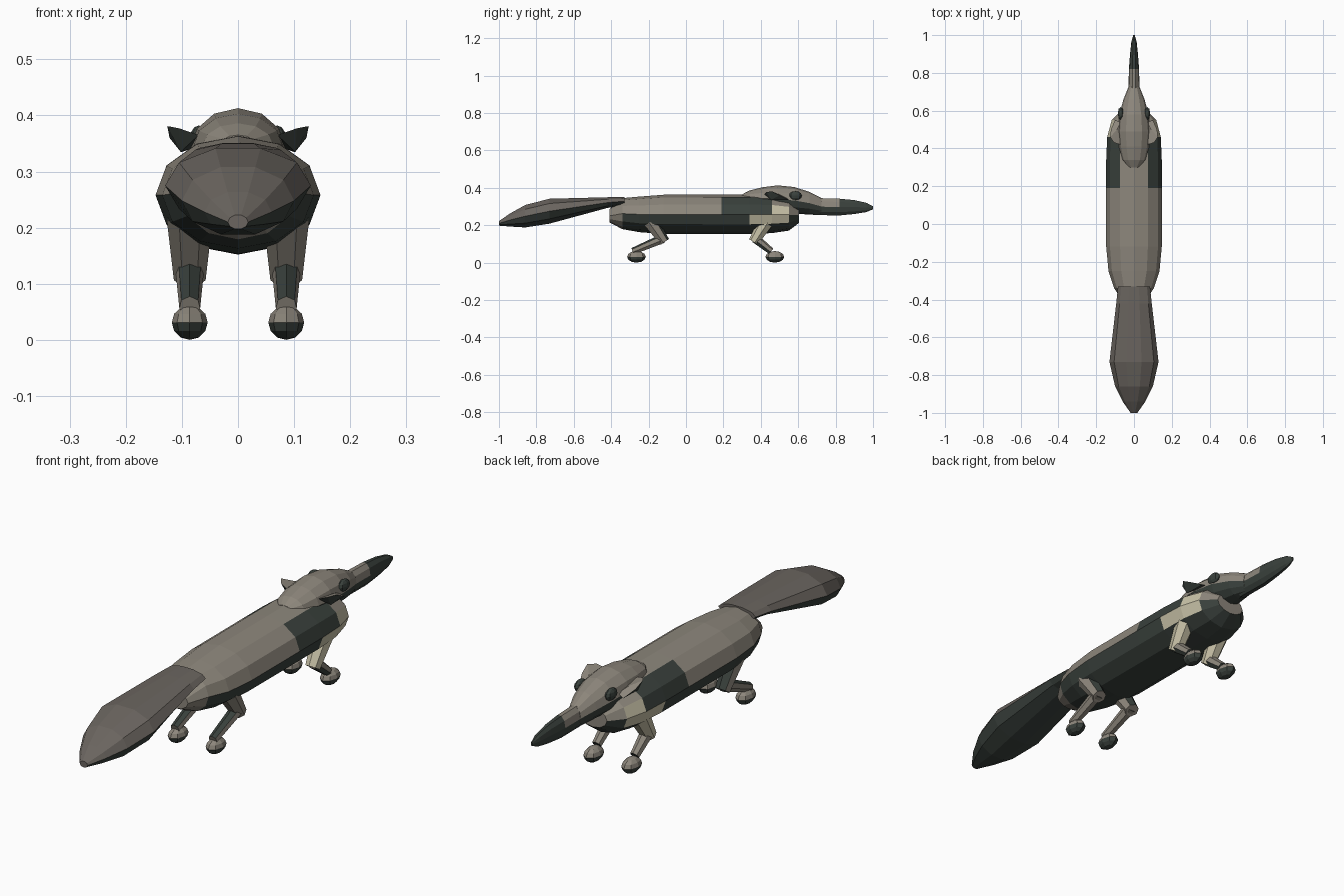
import bpy, bmesh, math
from mathutils import Vector

cube = bpy.data.objects.get("Cube")
if cube:
    bpy.data.objects.remove(cube, do_unlink=True)


def material(name, rgb):
    m = bpy.data.materials.new(name)
    m.use_nodes = True
    m.diffuse_color = (*rgb, 1)
    m.node_tree.nodes["Principled BSDF"].inputs["Base Color"].default_value = (*rgb, 1)
    return m


FUR = material("grey_brown_fur", (0.265, 0.24, 0.2))
TAIL = material("dark_brown_fur", (0.145, 0.13, 0.115))
DARK = material("blackish_green", (0.042, 0.053, 0.046))
CREAM = material("cream_fur", (0.58, 0.54, 0.39))


# Fur is dark on all downward faces
def underside(f):
    return int(f.normal.z < -0.2)


def finish(name, bm, mats, rule=underside):
    bmesh.ops.recalc_face_normals(bm, faces=bm.faces)
    bm.normal_update()
    if len(mats) > 1:
        for f in bm.faces:
            f.material_index = rule(f)
    mesh = bpy.data.meshes.new(name)
    bm.to_mesh(mesh)
    bm.free()
    for m in mats:
        mesh.materials.append(m)
    ob = bpy.data.objects.new(name, mesh)
    bpy.context.collection.objects.link(ob)


# Skin a row of elliptical rings along y: (y, centre z, half width, half height)
def loft(name, stations, sides, mats, rule=underside):
    bm = bmesh.new()
    rings = []
    for y, z, rx, rz in stations:
        angles = [math.tau * i / sides for i in range(sides)]
        rings.append([bm.verts.new((rx * math.cos(a), y, z + rz * math.sin(a))) for a in angles])
    for a, b in zip(rings, rings[1:]):
        for i in range(sides):
            j = (i + 1) % sides
            bm.faces.new((a[i], a[j], b[j], b[i]))
    bm.faces.new(rings[0])
    bm.faces.new(rings[-1])
    finish(name, bm, mats, rule)


def ball(name, centre, radii, mats, sides=8, rings=6):
    bm = bmesh.new()
    bmesh.ops.create_uvsphere(bm, u_segments=sides, v_segments=rings, radius=1)
    for v in bm.verts:
        v.co = Vector(c + p * r for c, p, r in zip(centre, v.co, radii))
    finish(name, bm, mats)


# Tapered limb segment between two points
def limb(name, start, end, r1, r2, mats, sides=7):
    a, b = Vector(start), Vector(end)
    bm = bmesh.new()
    bmesh.ops.create_cone(bm, cap_ends=True, segments=sides, radius1=r1, radius2=r2,
                          depth=(b - a).length)
    turn = (b - a).to_track_quat("Z", "Y")
    for v in bm.verts:
        v.co = turn @ v.co + (a + b) / 2
    finish(name, bm, mats)


# Body with dark shoulder patches, cream chest sides and dark belly
def body_colour(f):
    c = f.calc_center_median()
    if 0.19 < c.y < 0.46 and c.z > 0.258 and abs(c.x) > 0.08:
        return 1
    if 0.46 < c.y < 0.55 and c.z > 0.258 and abs(c.x) > 0.11:
        return 2
    if 0.34 < c.y < 0.55 and 0.21 < c.z < 0.258:
        return 2
    return underside(f) if c.y > -0.36 else 0


# Snout with dark tip and dark lower sides
def snout_colour(f):
    c = f.calc_center_median()
    return int(c.y > 0.82 or c.z < 0.295)


loft("body", [(-0.41, 0.25, 0.06, 0.035), (-0.34, 0.262, 0.105, 0.083), (-0.25, 0.258, 0.135, 0.095),
              (-0.12, 0.258, 0.147, 0.105), (0.19, 0.258, 0.147, 0.106), (0.34, 0.258, 0.147, 0.106),
              (0.46, 0.258, 0.142, 0.1), (0.55, 0.256, 0.118, 0.085), (0.605, 0.253, 0.065, 0.04)],
     12, [FUR, DARK, CREAM], body_colour)

# Bushy tail
loft("tail", [(-0.33, 0.328, 0.085, 0.024), (-0.42, 0.321, 0.094, 0.03), (-0.73, 0.275, 0.13, 0.07),
              (-0.86, 0.248, 0.1, 0.063), (-0.94, 0.228, 0.06, 0.037), (-1.0, 0.21, 0.018, 0.013)],
     10, [TAIL, DARK])

# Head and long snout
loft("head", [(0.3, 0.35, 0.03, 0.015), (0.34, 0.346, 0.063, 0.04), (0.41, 0.343, 0.08, 0.06),
              (0.49, 0.339, 0.085, 0.074), (0.58, 0.332, 0.077, 0.072), (0.66, 0.318, 0.056, 0.06),
              (0.725, 0.3, 0.03, 0.045)], 12, [FUR, DARK])
loft("snout", [(0.68, 0.3, 0.03, 0.048), (0.82, 0.297, 0.027, 0.047), (0.9, 0.297, 0.021, 0.039),
               (0.965, 0.295, 0.014, 0.026), (1.0, 0.293, 0.004, 0.008)],
     10, [FUR, DARK], snout_colour)

for label, s in (("left", 1), ("right", -1)):
    ball(label + "_eye", (s * 0.07, 0.585, 0.358), (0.016, 0.035, 0.024), [DARK])

    # Leaf-shaped ear with a dark lower side
    bm = bmesh.new()
    rim = [bm.verts.new((s * x, y, z)) for x, y, z in (
        (0.07, 0.42, 0.365), (0.105, 0.43, 0.377), (0.126, 0.46, 0.381), (0.122, 0.5, 0.36),
        (0.1, 0.55, 0.335), (0.07, 0.54, 0.345))]
    for tip in ((0.102, 0.455, 0.335), (0.09, 0.5, 0.364)):
        centre = bm.verts.new((s * tip[0], tip[1], tip[2]))
        for i in range(6):
            bm.faces.new((rim[i], rim[(i + 1) % 6], centre))
    finish(label + "_ear", bm, [FUR, DARK])

    # Crouching legs: hip, knee, ankle and foot positions along y
    for part, hip, knee, shin, ankle, foot, upper in (
            ("hind", -0.19, -0.115, -0.123, -0.285, -0.265, [FUR, DARK]),
            ("front", 0.43, 0.362, 0.37, 0.455, 0.475, [CREAM])):
        x = s * 0.086
        limb(f"{label}_{part}_upper_leg", (x, hip, 0.22), (x, knee, 0.11), 0.042, 0.029, upper)
        limb(f"{label}_{part}_lower_leg", (x, shin, 0.128), (x, ankle, 0.06), 0.026, 0.019,
             [FUR, DARK])
        ball(f"{label}_{part}_foot", (x, foot, 0.031), (0.032, 0.05, 0.031), [FUR, DARK])
